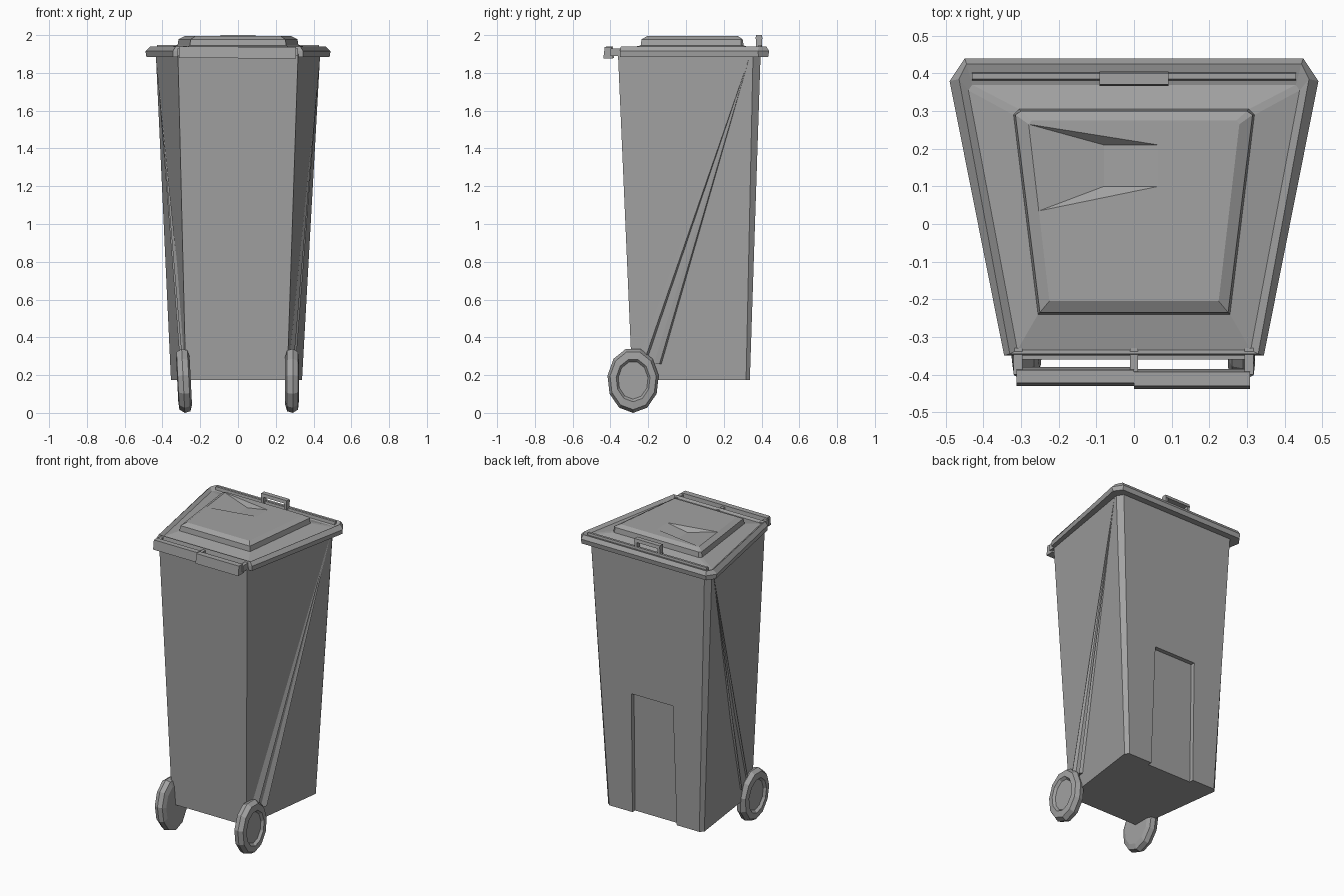
import bpy, bmesh, math
from mathutils import Vector

cube = bpy.data.objects.get("Cube")
if cube:
    bpy.data.objects.remove(cube, do_unlink=True)

grey = bpy.data.materials.new("bin_grey")
grey.use_nodes = True
COLOUR = (0.36, 0.36, 0.36, 1)
grey.diffuse_color = COLOUR
grey.node_tree.nodes["Principled BSDF"].inputs["Base Color"].default_value = COLOUR


def finish(name, bm):
    bmesh.ops.recalc_face_normals(bm, faces=bm.faces)
    mesh = bpy.data.meshes.new(name)
    bm.to_mesh(mesh)
    bm.free()
    mesh.materials.append(grey)
    obj = bpy.data.objects.new(name, mesh)
    bpy.context.scene.collection.objects.link(obj)
    return obj


def section(bm, z, front, corner, back, shift=0):
    """Tapered six-sided outline: narrow front, wide back with cut corners."""
    half = [front, corner, back]
    right = [(x, y) for x, y in half]
    left = [(-x, y) for x, y in reversed(half)]
    return [bm.verts.new((x + shift, y, z)) for x, y in right + left]


def bridge(bm, a, b, skip=()):
    n = len(a)
    for i in range(n):
        if i not in skip:
            j = (i + 1) % n
            bm.faces.new((a[i], a[j], b[j], b[i]))


def box(name, x0, x1, y0, y1, z0, z1, taper=0.0):
    bm = bmesh.new()
    bmesh.ops.create_cube(bm, size=1)
    for v in bm.verts:
        t = taper if v.co.z > 0 else 0
        v.co = ((x1 if v.co.x > 0 else x0), (y1 - t if v.co.y > 0 else y0 + t),
                (z1 if v.co.z > 0 else z0))
    return finish(name, bm)


# Body with a shallow recess low in the back wall
Z0, Z1 = 0.175, 1.9


def back_y(z):
    return 0.338 + 0.057 * (z - Z0) / (Z1 - Z0)


bm = bmesh.new()
low = section(bm, Z0, (0.268, -0.285), (0.347, 0.318), (0.325, 0.338), -0.008)
top = section(bm, Z1, (0.318, -0.36), (0.435, 0.355), (0.41, 0.395))
bridge(bm, low, top, skip=(2,))
bm.faces.new(top)
path = [(0.15, Z0), (0.14, 0.96), (-0.16, 0.96), (-0.17, Z0)]
edge = [bm.verts.new((x, back_y(z), z)) for x, z in path]
deep = [bm.verts.new((x, back_y(z) - 0.028, z)) for x, z in path]
for i in range(3):
    bm.faces.new((edge[i], edge[i + 1], deep[i + 1], deep[i]))
bm.faces.new(deep)
bm.faces.new((low[2], edge[0], edge[1], top[2]))
bm.faces.new((top[2], edge[1], edge[2], top[3]))
bm.faces.new((top[3], edge[2], edge[3], low[3]))
bm.faces.new((low[0], low[1], low[2], edge[0], deep[0], deep[3], edge[3],
              low[3], low[4], low[5]))
finish("body", bm)

# Lid: overhanging rim, sloping deck and raised panel
bm = bmesh.new()
rings = [
    section(bm, 1.885, (0.32, -0.34), (0.44, 0.36), (0.415, 0.40)),
    section(bm, 1.885, (0.345, -0.35), (0.485, 0.385), (0.45, 0.435)),
    section(bm, 1.915, (0.345, -0.35), (0.49, 0.38), (0.45, 0.44)),
    section(bm, 1.94, (0.33, -0.345), (0.465, 0.385), (0.445, 0.425)),
    section(bm, 1.925, (0.31, -0.335), (0.44, 0.355), (0.43, 0.37)),
    section(bm, 1.945, (0.255, -0.24), (0.32, 0.29), (0.305, 0.305)),
    section(bm, 1.978, (0.25, -0.235), (0.315, 0.29), (0.3, 0.3)),
    section(bm, 1.995, (0.225, -0.205), (0.28, 0.265), (0.272, 0.275)),
]
for a, b in zip(rings, rings[1:]):
    bridge(bm, a, b)
bm.faces.new(rings[0])
# Sloping dent in the panel top
r = rings[-1]
ZP = 1.995
side = bm.verts.new(r[4].co.lerp(r[5].co, 0.49))
c, d = [bm.verts.new((0.065, y, ZP)) for y in (0.21, 0.10)]
b, e = [bm.verts.new((-0.08, y, ZP - 0.025)) for y in (0.21, 0.10)]
bm.faces.new((r[0], r[1], r[2], r[3], r[4], c, d, side, r[5]))
for f in ((r[4], b, c), (side, d, e), (r[4], side, e, b), (b, e, d, c)):
    bm.faces.new(f)
finish("lid", bm)

# Front grip bar in two halves, with brackets to the lid
box("front_grip_right", -0.312, 0, -0.43, -0.38, 1.88, 1.94, 0.008)
box("front_grip_left", 0, 0.308, -0.438, -0.385, 1.875, 1.937, 0.008)
for name, x, w in (("right", -0.308, 0.012), ("middle", 0, 0.01), ("left", 0.305, 0.012)):
    box("grip_bracket_" + name, x - w, x + w, -0.40, -0.33, 1.89, 1.93)

# Rear hinge rod and lifting handle
box("hinge_rod", -0.43, 0.43, 0.38, 0.405, 1.92, 1.948, 0.005)
box("rear_handle", -0.092, 0.092, 0.367, 0.405, 1.98, 2.0, 0.004)
for s, name in ((-1, "right"), (1, "left")):
    box("handle_post_" + name, s * 0.083 - 0.009, s * 0.083 + 0.009,
        0.37, 0.402, 1.92, 1.985)


def side_x(y, z):
    """Half width of the body's side wall."""
    t = (z - Z0) / (Z1 - Z0)
    y0, y1 = -0.285 - 0.075 * t, 0.318 + 0.037 * t
    x0, x1 = 0.268 + 0.05 * t, 0.347 + 0.088 * t
    return x0 + (x1 - x0) * (y - y0) / (y1 - y0)


# Tapering ribs from each wheel to the upper back corner
for s, label in ((-1, "right"), (1, "left")):
    for k, (ya, yb, z) in enumerate(((-0.25, -0.2, 0.3), (-0.17, -0.13, 0.26))):
        bm = bmesh.new()
        pts = [(ya, z, -0.004), (yb, z, -0.004),
               (ya * 0.25 + yb * 0.75, z, 0.016), (0.335, 1.88, 0.002)]
        v = [bm.verts.new((s * (side_x(y, h) + out), y, h)) for y, h, out in pts]
        for f in ((0, 1, 2), (0, 2, 3), (2, 1, 3), (1, 0, 3)):
            bm.faces.new([v[i] for i in f])
        finish(f"side_rib_{label}_{k + 1}", bm)

# Wheels with a sunken hub on the outer face
SIDES = 11
for s, label in ((-1, "right"), (1, "left")):
    bm = bmesh.new()
    loops = []
    for x, rad in ((0.25, 0.75), (0.26, 0.95), (0.29, 1), (0.318, 0.9),
                   (0.322, 0.66), (0.306, 0.58)):
        ring = []
        for i in range(SIDES):
            a = math.tau * (i + 0.25) / SIDES
            dy, dz = 0.137 * rad * math.cos(a), 0.173 * rad * math.sin(a)
            ring.append(bm.verts.new((s * x + dz * -0.05 * (s < 0), -0.28 + dy, 0.173 + dz)))
        loops.append(ring)
    for a, b in zip(loops, loops[1:]):
        bridge(bm, a, b)
    bm.faces.new(loops[0])
    bm.faces.new(loops[-1])
    finish("wheel_" + label, bm)
